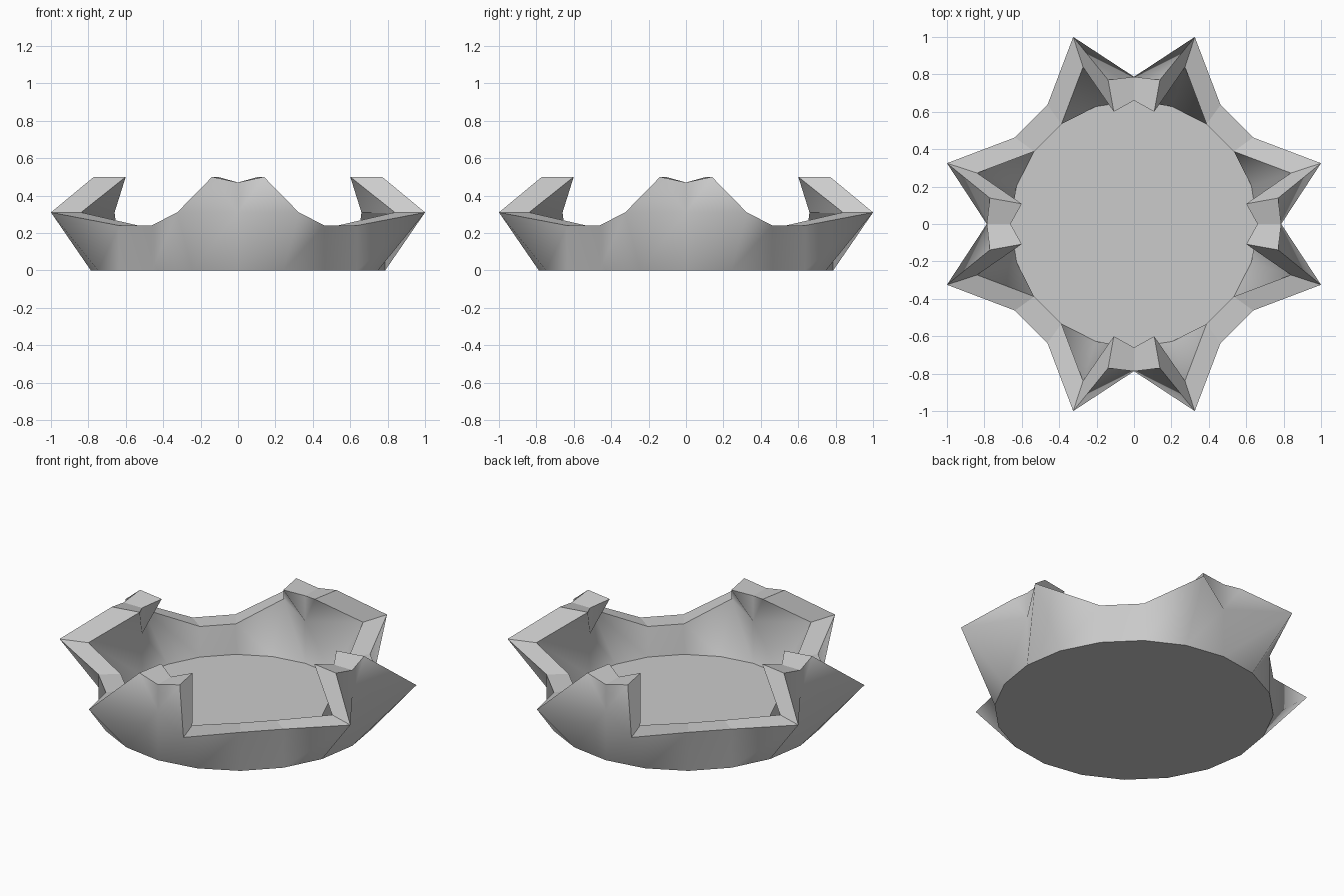
import bpy
import bmesh
from math import radians, sin, cos

cube = bpy.data.objects.get("Cube")
if cube:
    bpy.data.objects.remove(cube)

SIDES = 20
STEP = 360 / SIDES

grey = bpy.data.materials.new("plain grey")
grey.use_nodes = True
grey.diffuse_color = (0.6, 0.6, 0.6, 1)
grey.node_tree.nodes["Principled BSDF"].inputs["Base Color"].default_value = (0.6, 0.6, 0.6, 1)

bm = bmesh.new()
part = bm.faces.layers.int.new("part")
WALL_OUT, WALL_IN, RIM, FLOOR, BASE = range(5)


def vert(angle, radius, z):
    a = radians(angle)
    return bm.verts.new((radius * cos(a), radius * sin(a), z))


def face(tag, *verts):
    f = bm.faces.new(verts)
    f[part] = tag
    f.smooth = True


def wall(tag, foot_radius, foot_z, spike_radius, peak_radius):
    """One skin of the bowl; returns its foot ring and its rim loop."""
    foot = [vert(k * STEP, foot_radius, foot_z) for k in range(SIDES)]
    # every five columns: lip centre, spike, low, low, spike
    shape = [(foot_radius, 0.31), (spike_radius, 0.31), (foot_radius, 0.24),
             (foot_radius, 0.24), (spike_radius, 0.31)]
    upper = [vert(k * STEP, *shape[k % 5]) for k in range(SIDES)]
    for k in range(SIDES):
        n = (k + 1) % SIDES
        face(tag, foot[k], foot[n], upper[n], upper[k])
    # raised lips between each pair of spikes
    rim = []
    for q in range(0, SIDES, 5):
        mid, left, right = upper[q], upper[q - 1], upper[q + 1]
        top = vert(q * STEP, foot_radius, 0.47)
        peak_a = vert(q * STEP - 10.2, peak_radius, 0.5)
        peak_b = vert(q * STEP + 10.2, peak_radius, 0.5)
        face(tag, left, mid, peak_a)
        face(tag, mid, top, peak_a)
        face(tag, mid, peak_b, top)
        face(tag, mid, right, peak_b)
        rim += [left, peak_a, top, peak_b, right, upper[q + 2], upper[q + 3]]
    return foot, rim


outer_foot, outer_rim = wall(WALL_OUT, 0.787, 0.0, 1.0515, 0.783)
inner_foot, inner_rim = wall(WALL_IN, 0.66, 0.05, 0.882, 0.61)

# flat rim joining both skins, then base and floor discs
for i in range(len(outer_rim)):
    j = (i + 1) % len(outer_rim)
    face(RIM, outer_rim[i], outer_rim[j], inner_rim[j], inner_rim[i])
face(BASE, *outer_foot)
face(FLOOR, *inner_foot)

# smooth walls, crisp borders between parts
bmesh.ops.recalc_face_normals(bm, faces=bm.faces[:])
for e in bm.edges:
    tags = {f[part] for f in e.link_faces}
    e.smooth = len(tags) == 1 and RIM not in tags

mesh = bpy.data.meshes.new("spiked_bowl")
bm.to_mesh(mesh)
bm.free()
mesh.materials.append(grey)
bowl = bpy.data.objects.new("spiked_bowl", mesh)
bpy.context.collection.objects.link(bowl)
